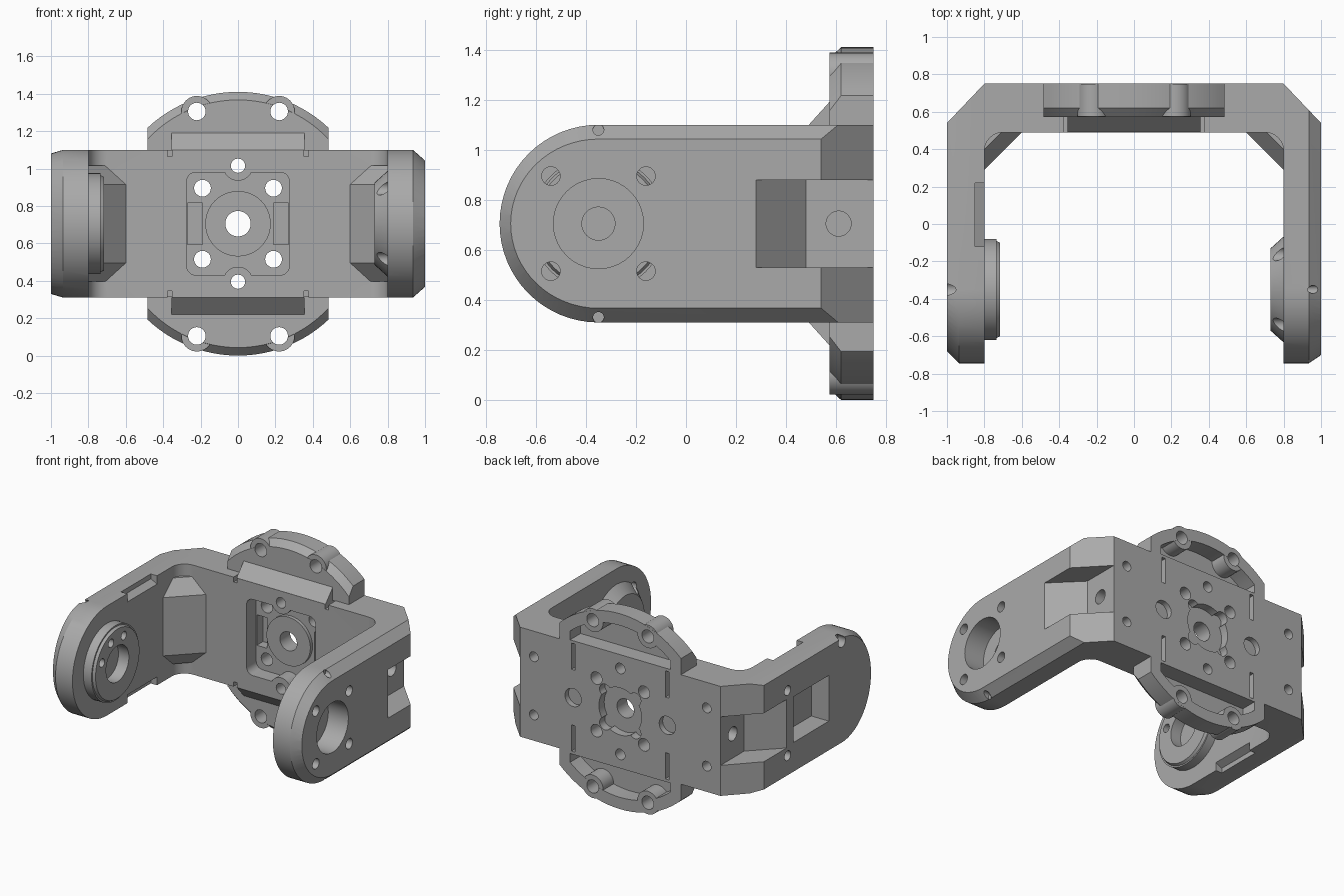
import bpy, bmesh, math
from mathutils import Matrix

if "Cube" in bpy.data.objects:
    bpy.data.objects.remove(bpy.data.objects["Cube"])

MID = 0.705      # mid height
PIVOT = -0.35    # y of the arm pivots
HALF = 0.395     # half height of the arms

grey = bpy.data.materials.new("machined_grey")
grey.use_nodes = True
GREY = (0.4, 0.4, 0.4, 1)
grey.diffuse_color = GREY
grey.node_tree.nodes["Principled BSDF"].inputs["Base Color"].default_value = GREY


def finish(bm, name):
    bmesh.ops.recalc_face_normals(bm, faces=bm.faces)
    mesh = bpy.data.meshes.new(name)
    bm.to_mesh(mesh)
    bm.free()
    mesh.materials.append(grey)
    obj = bpy.data.objects.new(name, mesh)
    bpy.context.collection.objects.link(obj)
    return obj


def hull(name, points):
    bm = bmesh.new()
    for p in points:
        bm.verts.new(p)
    bmesh.ops.convex_hull(bm, input=bm.verts[:])
    bmesh.ops.dissolve_limit(bm, angle_limit=0.001, verts=bm.verts[:], edges=bm.edges[:])
    return finish(bm, name)


def box(x, y, z, name="box"):
    return hull(name, [(a, b, c) for a in x for b in y for c in z])


def prism(name, outline, z0, z1):
    bm = bmesh.new()
    face = bm.faces.new([bm.verts.new((x, y, z0)) for x, y in outline])
    out = bmesh.ops.extrude_face_region(bm, geom=[face])
    moved = [v for v in out["geom"] if isinstance(v, bmesh.types.BMVert)]
    bmesh.ops.translate(bm, verts=moved, vec=(0, 0, z1 - z0))
    return finish(bm, name)


def rod(axis, a, b, u, v, r, r2=None, name="rod", seg=40):
    """Cylinder or cone from a to b along x or y; u, v are the other coordinates."""
    bm = bmesh.new()
    bmesh.ops.create_cone(bm, cap_ends=True, segments=seg, radius1=r,
                          radius2=r if r2 is None else r2, depth=b - a)
    mid = (a + b) / 2
    if axis == "X":
        mat = Matrix.Translation((mid, u, v)) @ Matrix.Rotation(math.pi / 2, 4, "Y")
    else:
        mat = Matrix.Translation((u, mid, v)) @ Matrix.Rotation(-math.pi / 2, 4, "X")
    bm.transform(mat)
    return finish(bm, name)


def combine(obj, other, op="DIFFERENCE"):
    mod = obj.modifiers.new("bool", "BOOLEAN")
    mod.operation, mod.object, mod.solver = op, other, "EXACT"
    mod.use_hole_tolerant = True
    bpy.context.view_layer.objects.active = obj
    bpy.ops.object.modifier_apply(modifier=mod.name)
    bpy.data.objects.remove(other)


def arc(r, a0, a1, n=16):
    return [(r * math.cos(a0 + (a1 - a0) * i / n), r * math.sin(a0 + (a1 - a0) * i / n))
            for i in range(n + 1)]


# U-shaped body, seen from above, with rounded inner corners
fillet = [(0.7 + x, 0.39 + y) for x, y in arc(0.1, 0, math.pi / 2, 8)]
side = [(0, 0.75), (0.8, 0.75), (1, 0.54), (1, -0.76), (0.8, -0.76)] + fillet
mirrored = [(-x, y) for x, y in reversed(side[1:])]
body = prism("bracket_body", side + mirrored, MID - HALF, MID + HALF)

# Bores of both arms: stepped on the left, wide on the right
combine(body, rod("X", 0.84, 1.1, PIVOT, MID, 0.18))
combine(body, rod("X", 0.72, 0.9, PIVOT, MID, 0.066))
combine(body, rod("X", -1.1, -0.7, PIVOT, MID, 0.2))


# Round arm ends and bevelled outer edges
def stadium(x, ry, rz):
    pts = [(x, PIVOT - c * ry, MID + s * rz) for c, s in arc(1, -math.pi / 2, math.pi / 2, 32)]
    return pts + [(x, 0.8, MID - rz), (x, 0.8, MID + rz)]


shape = (stadium(-1.001, 0.33, 0.375) + stadium(-0.935, HALF, HALF)
         + stadium(0.935, HALF, HALF) + stadium(1.001, 0.35, 0.337))
combine(body, hull("outline", shape), "INTERSECT")

for s in (-1, 1):
    # Inner corner gussets and outer corner slots
    gusset = [(s * x, y, MID + k * h) for k in (-1, 1) for x, y, h in
              ((0.59, 0.5, 0.21), (0.81, 0.28, 0.21), (0.7, 0.5, 0.31),
               (0.81, 0.39, 0.31), (0.81, 0.5, 0.31))]
    combine(body, hull("gusset", gusset), "UNION")
    slot = [(s * x, y, MID + k * 0.175) for k in (-1, 1) for x, y in
            ((0.8, 0.48), (1.03, 0.25), (1.03, 0.8), (0.8, 0.8))]
    combine(body, hull("slot", slot))
    combine(body, rod("X", min(s * 0.65, s * 0.85), max(s * 0.65, s * 0.85), 0.61, MID, 0.05))
    # Back plate blind holes
    combine(body, rod("Y", 0.71, 0.8, s * 0.376, MID, 0.065))
    for k in (-1, 1):
        combine(body, rod("Y", 0.6, 0.8, s * 0.69, MID + k * 0.21, 0.035, seg=24))
        edge = sorted((MID + k * 0.36, MID + k * 0.42))
        combine(body, box((s * 0.365 - 0.013, s * 0.365 + 0.013), (0.4, 0.6), edge))
        back = sorted((MID + k * 0.2, MID + k * 0.42))
        combine(body, box((s * 0.375 - 0.015, s * 0.375 + 0.015), (0.71, 0.8), back))

# Front recess of the back plate: rounded square with side pockets and raised ring
corner = [(cx * 0.225 + x, cy * 0.225 + y) for cx, cy, q in
          ((1, 1, 0), (-1, 1, 1), (-1, -1, 2), (1, -1, 3))
          for x, y in arc(0.05, q * math.pi / 2, (q + 1) * math.pi / 2, 5)]
recess = hull("recess", [(x, y, MID + z) for x, z in corner for y in (0.4, 0.6)])
for k in (-1, 1):
    combine(recess, rod("Y", 0.3, 0.7, 0, MID + k * 0.31, 0.08))
combine(body, recess)
for s in (-1, 1):
    combine(body, box((s * 0.19, s * 0.27), (0.55, 0.67), (MID - 0.11, MID + 0.11)))
combine(body, rod("Y", 0.575, 0.62, 0, MID, 0.175), "UNION")
combine(body, rod("Y", 0.4, 0.8, 0, MID, 0.068))

# Toothed round recess on the back
combine(body, rod("Y", 0.69, 0.8, 0, MID, 0.17))
for i in range(4):
    a = i * math.pi / 2 + math.pi / 4
    combine(body, rod("Y", 0.69, 0.8, 0.17 * math.cos(a), MID + 0.17 * math.sin(a), 0.045, seg=20))
for x, z in [(i * 0.19, j * 0.19) for i in (-1, 1) for j in (-1, 1)] + [(0, 0.31), (0, -0.31)]:
    combine(body, rod("Y", 0.4, 0.8, x, MID + z, 0.045 if x else 0.038, seg=24))

# Left arm: conical inner collar and four screw holes
collar = rod("X", 0.73, 0.802, PIVOT, MID, 0.22, 0.285, "left_arm_collar")
combine(collar, rod("X", 0.7, 0.9, PIVOT, MID, 0.066))
for i in (-1, 1):
    for j in (-1, 1):
        for part in (body, collar):
            combine(part, rod("X", 0.7, 1.1, PIVOT + i * 0.19, MID + j * 0.19, 0.037, seg=24))

# Right arm: outer pocket and inner drive flange with a ring of holes
combine(body, box((-1.1, -0.86), (-0.2, 0.2), (MID - 0.165, MID + 0.165)))
flange = rod("X", -0.803, -0.735, PIVOT, MID, 0.27, name="right_arm_drive_flange", seg=64)
combine(flange, rod("X", -0.745, -0.717, PIVOT, MID, 0.265, 0.25, seg=64), "UNION")
combine(flange, rod("X", -0.9, -0.6, PIVOT, MID, 0.13))
for i in range(8):
    a = (i + 0.5) * math.pi / 4
    combine(flange, rod("X", -0.9, -0.6, PIVOT + 0.19 * math.cos(a),
                        MID + 0.19 * math.sin(a), 0.03, seg=20))
for k in (-1, 1):
    combine(body, rod("X", -1.1, -0.9, 0.27, MID + k * 0.235, 0.035, seg=24))
    combine(body, rod("X", -1.1, -0.94, PIVOT, MID + k * 0.35, 0.04, seg=24))
    combine(body, rod("X", 0.93, 1.1, PIVOT, MID + k * 0.375, 0.022, seg=16))
    relief = [(x, y, MID + k * z) for y in (-0.12, 0.22) for x, z in
              ((-0.85, 0.4), (-0.79, 0.4), (-0.79, 0.33), (-0.85, 0.36))]
    combine(body, hull("relief", relief))


# Curved mounting ears above and below the back plate
def ear(k, name):
    def rim(r, y, low, half=0.485):
        a = math.acos(half / r)
        pts = arc(r, a, math.pi - a, 24) + [(half, low), (-half, low)]
        return [(x, y, MID + k * z) for x, z in pts]
    obj = hull(name, rim(0.705, 0.75, 0.39) + rim(0.705, 0.62, 0.39) + rim(0.662, 0.573, 0.39))
    pocket = hull("pocket", rim(0.62, 0.63, 0.41, 0.4) + rim(0.62, 0.8, 0.41, 0.4))
    combine(obj, pocket)
    for s in (-1, 1):
        combine(obj, rod("Y", 0.574, 0.749, s * 0.22, MID + k * 0.6, 0.083), "UNION")
        combine(obj, rod("Y", 0.5, 0.8, s * 0.22, MID + k * 0.6, 0.047, seg=28))
    wedge = [(x, y, MID + k * z) for x in (-0.355, 0.355) for y, z in
             ((0.49, 0.394), (0.58, 0.394), (0.58, 0.486), (0.573, 0.486))]
    return [obj, hull(name + "_wedge", wedge)]


parts = [body, collar, flange] + ear(1, "upper_ear") + ear(-1, "lower_ear")

# Smooth curved walls, sharp edges
bpy.ops.object.select_all(action="DESELECT")
for part in parts:
    part.select_set(True)
bpy.context.view_layer.objects.active = body
bpy.ops.object.shade_smooth_by_angle(angle=math.radians(25))
